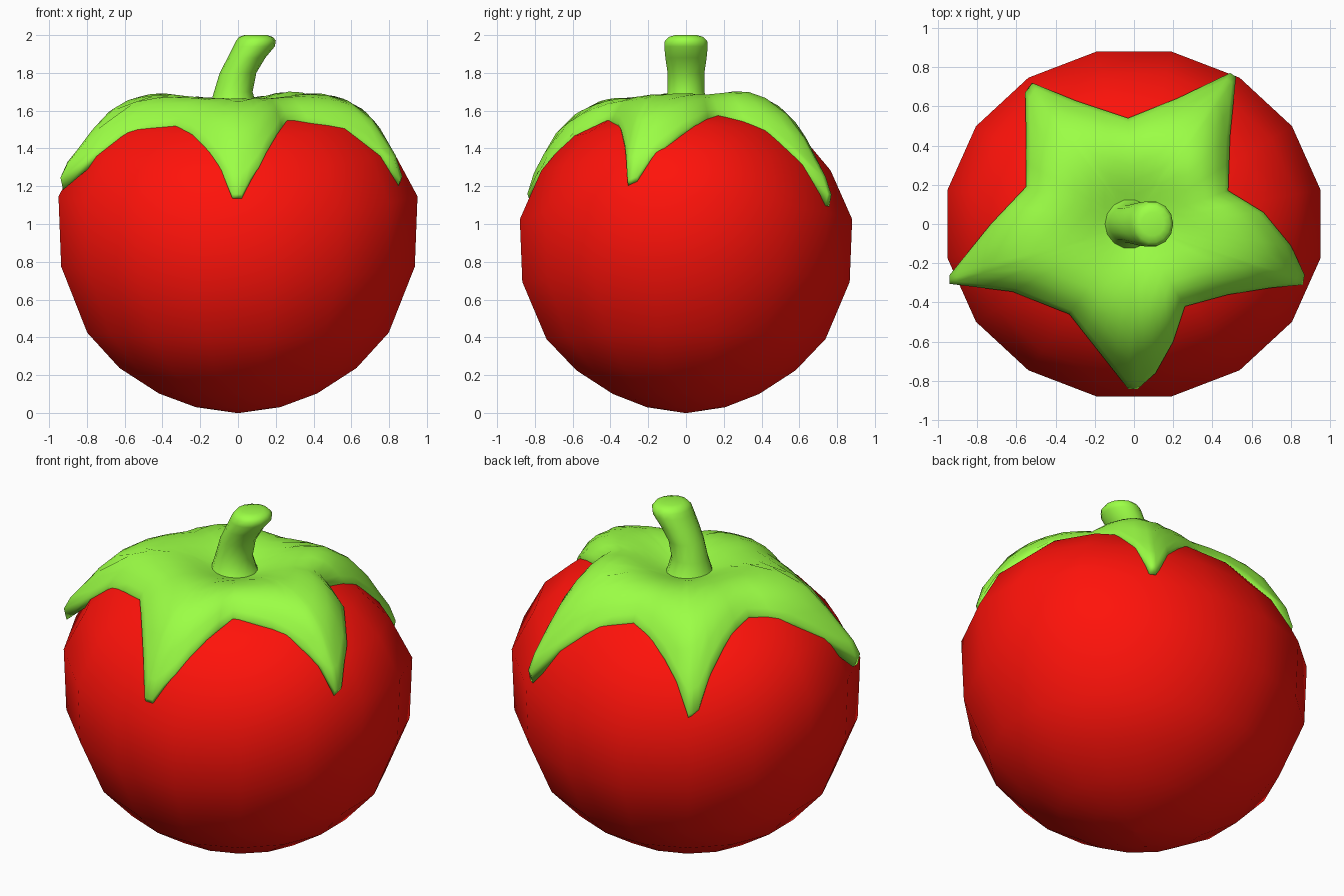
import bpy, math

if "Cube" in bpy.data.objects:
    bpy.data.objects.remove(bpy.data.objects["Cube"])

RX, RY = 0.969, 0.897
# body profile: (relative radius, height), bottom to top
PROFILE = [(0, 0.0), (.235, .03), (.44, .10), (.66, .225), (.84, .39), (.985, .69),
           (1, 1.02), (.87, 1.28), (.70, 1.46), (.50, 1.56), (.28, 1.59), (0, 1.56)]


def material(name, color):
    m = bpy.data.materials.new(name)
    m.diffuse_color = (*color, 1)
    m.use_nodes = True
    m.node_tree.nodes["Principled BSDF"].inputs["Base Color"].default_value = m.diffuse_color
    return m


def lift(x, z):
    # shoulders rise slightly towards the sides
    return z + .14 * x * x * min(z, 1)


def loft(name, rings, mat):
    """Skin closed rings of equal length; both ends are capped."""
    n = len(rings[0])
    verts = [p for r in rings for p in r]
    faces = []
    for i in range(len(rings) - 1):
        for j in range(n):
            k = (j + 1) % n
            faces.append((i*n + j, i*n + k, (i+1)*n + k, (i+1)*n + j))
    faces.append(tuple(reversed(range(n))))
    faces.append(tuple(range(len(verts) - n, len(verts))))
    me = bpy.data.meshes.new(name)
    me.from_pydata(verts, [], faces)
    me.update()
    me.shade_smooth()
    me.materials.append(mat)
    ob = bpy.data.objects.new(name, me)
    bpy.context.collection.objects.link(ob)
    return ob


def oval(cx, z, rx, ry, n, start=0):
    return [(cx + rx * math.cos(start + 2*math.pi*j/n),
             ry * math.sin(start + 2*math.pi*j/n), z) for j in range(n)]


def surface_z(x, y):
    """Height of the upper body surface."""
    rho = min(math.hypot(x / RX, y / RY), .955)
    top = PROFILE[6:]
    for (r0, z0), (r1, z1) in zip(top, top[1:]):
        if r1 <= rho <= r0:
            return lift(x, z0 + (z1 - z0) * (r0 - rho) / (r0 - r1))
    return 1.56


red = material("red", (1, .006, .003))
green = material("green", (.33, 1, .06))

# fruit body
rings = []
for r, z in PROFILE:
    r = max(r, .01)
    rings.append([(x, y, lift(x, zz)) for x, y, zz in
                  oval(0, z, RX * r, RY * r, 16, math.pi / 16)])
loft("fruit_body", rings, red)

# star-shaped leaf cap, outline seen from above (counter-clockwise)
OUTLINE = [(-.33, -.46), (-.18, -.65), (-.03, -.84), (.02, -.84), (.11, -.76), (.20, -.60),
           (.26, -.42), (.48, -.36), (.70, -.325), (.86, -.31), (.87, -.26), (.80, -.11),
           (.66, .06), (.48, .17), (.49, .45), (.52, .75), (.49, .77), (.22, .64),
           (-.03, .54), (-.30, .63), (-.52, .72), (-.555, .67), (-.55, .43), (-.55, .19),
           (-.73, .00), (-.94, -.26), (-.94, -.305), (-.62, -.345)]
edge = []
for a, b in zip(OUTLINE, OUTLINE[1:] + OUTLINE[:1]):
    edge += [a, ((a[0] + b[0]) / 2, (a[1] + b[1]) / 2)]


def cap_point(x, y, t):
    d = math.hypot(x, y)
    if t < 1:
        z = sum(surface_z(x*s, y*s) for s in (.88, .94, 1, 1.06, 1.12)) / 5
    else:
        z = surface_z(x, y)
    bump = .03 * math.exp(-((x - .32)**2 + (y - .32)**2) / .03)
    crest = .08 * min(1, .1 + d * 2.4) + .09 * d**3
    return (x, y, z + .012 + (crest + bump) * (1 - t**7))


top = [[cap_point(x*t, y*t, t) for x, y in edge]
       for t in (.04, .15, .27, .4, .55, .7, .82, .9, .96, 1)]
# underside tucked into the fruit
under = [[(x*t, y*t, surface_z(x*t, y*t) - .05) for x, y in edge] for t in (.985, .8, .5, .04)]
loft("leaf_cap", list(reversed(top + under)), green)

# bent stem with a flared foot and rounded end
STEM = [(-.02, 1.55, .17, .17), (-.025, 1.62, .125, .125), (-.025, 1.70, .102, .10),
        (0, 1.80, .097, .10), (.045, 1.88, .10, .112), (.085, 1.94, .11, .118),
        (.095, 1.97, .105, .115), (.095, 1.99, .09, .095), (.095, 2.0, .06, .06)]
loft("stem", [oval(cx, z, rx, ry, 14) for cx, z, rx, ry in STEM], green)
